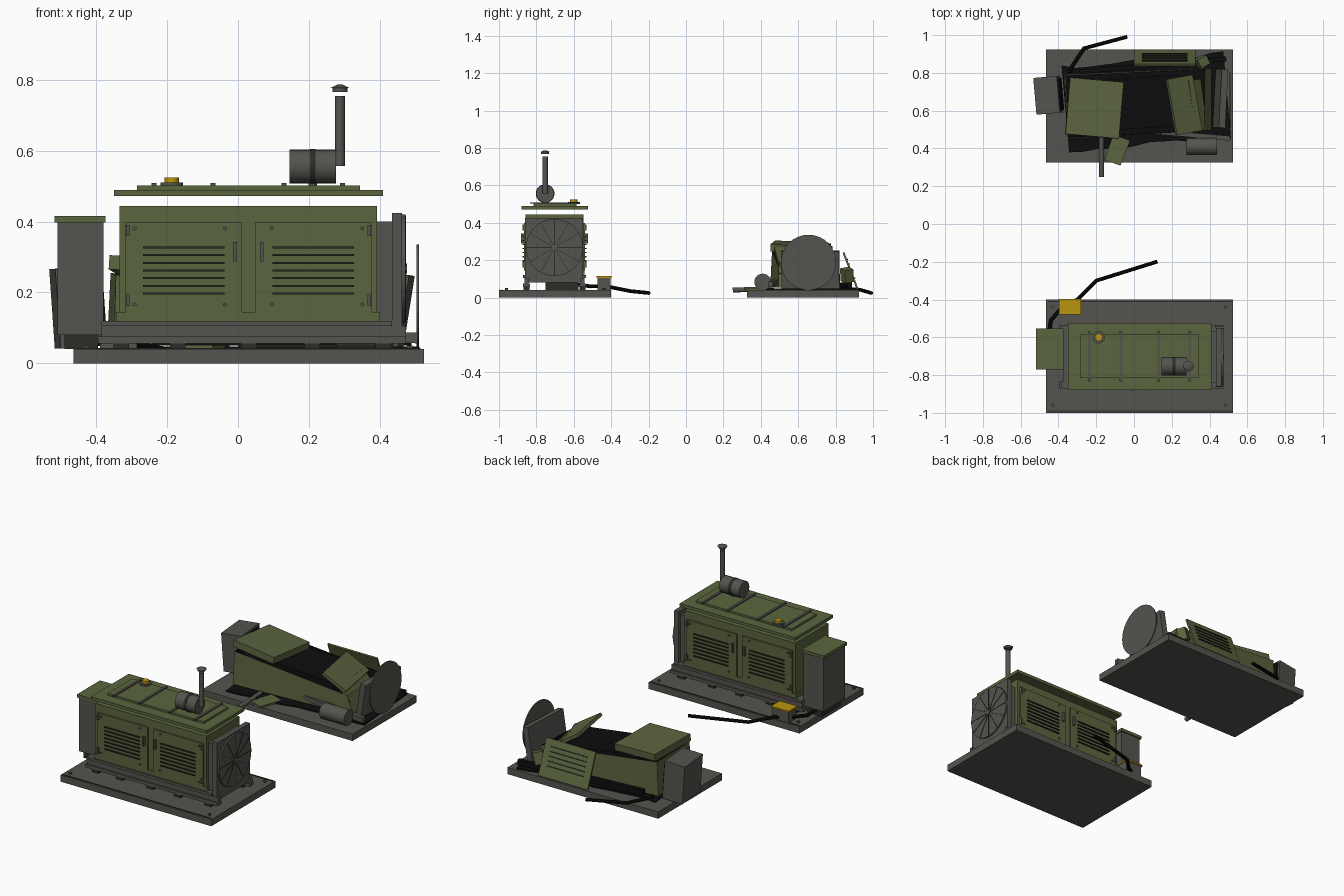
import bpy, bmesh, math, random
from mathutils import Vector, Matrix, Euler

if "Cube" in bpy.data.objects:
    bpy.data.objects.remove(bpy.data.objects["Cube"])
random.seed(4)

def mat(name, c):
    m = bpy.data.materials.new(name)
    m.diffuse_color = (*c, 1)
    m.use_nodes = True
    m.node_tree.nodes["Principled BSDF"].inputs["Base Color"].default_value = m.diffuse_color
    return m
GREEN = mat("olive green", (0.105, 0.13, 0.05))
GREY = mat("steel grey", (0.09, 0.087, 0.077))
DARK = mat("dark grey", (0.025, 0.025, 0.022))
BLACK = mat("charred black", (0.004, 0.004, 0.004))
YELLOW = mat("warning yellow", (0.50, 0.30, 0.005))

def finish(name, bm, *mats, smooth=False):
    bmesh.ops.recalc_face_normals(bm, faces=bm.faces[:])
    me = bpy.data.meshes.new(name)
    bm.to_mesh(me)
    bm.free()
    for m in mats:
        me.materials.append(m)
    ob = bpy.data.objects.new(name, me)
    bpy.context.collection.objects.link(ob)
    if smooth:
        bpy.ops.object.select_all(action='DESELECT')
        ob.select_set(True)
        bpy.context.view_layer.objects.active = ob
        bpy.ops.object.shade_smooth_by_angle(angle=math.radians(35))
    return ob

def slab(name, c, size, m, rot=(0, 0, 0)):
    """Box by centre, size and rotation in degrees."""
    bm = bmesh.new()
    M = Matrix.Translation(c) @ Euler([math.radians(a) for a in rot]).to_matrix().to_4x4()
    bmesh.ops.create_cube(bm, size=1, matrix=M @ Matrix.Diagonal((*size, 1)))
    return finish(name, bm, m)

def box(name, x0, x1, y0, y1, z0, z1, m):
    return slab(name, ((x0+x1)/2, (y0+y1)/2, (z0+z1)/2), (x1-x0, y1-y0, z1-z0), m)

def rod(name, a, b, r, m, r2=None, n=24):
    """Cylinder or cone between two points."""
    a, b = Vector(a), Vector(b)
    d = b - a
    M = Matrix.Translation((a+b)/2) @ d.to_track_quat('Z', 'Y').to_matrix().to_4x4()
    bm = bmesh.new()
    bmesh.ops.create_cone(bm, cap_ends=True, segments=n, radius1=r,
                          radius2=r if r2 is None else r2, depth=d.length, matrix=M)
    return finish(name, bm, m, smooth=n > 8)

def cable(name, pts, r=0.01):
    for a, b in zip(pts, pts[1:]):
        d = (Vector(b) - Vector(a)).normalized() * r * 0.4
        rod(name, Vector(a) - d, Vector(b) + d, r, BLACK, n=8)

def base(y0):
    box("base_slab", -0.465, 0.525, y0, y0 + 0.6, 0, 0.04, GREY)

# ================= intact generator =================
YC = -0.703
base(-1.0)
for y in (-0.99, -0.41):
    box("slab_edge_strip", -0.455, 0.515, y - 0.003, y + 0.003, 0.04, 0.043, DARK)
for x in (-0.43, 0.485):
    for y in (-0.96, -0.44):
        rod("anchor_bolt", (x, y, 0.04), (x, y, 0.05), 0.009, GREY, n=6)
# skid rails and feet
for s in (-1, 1):
    y = YC + s * 0.15
    box("skid_rail_flange", -0.395, 0.475, y - 0.018, y + 0.018, 0.056, 0.075, GREY)
    box("skid_rail_web", -0.385, 0.475, y - 0.010, y + 0.010, 0.075, 0.105, GREY)
    box("skid_rail_top", -0.385, 0.435, y - 0.018, y + 0.018, 0.105, 0.12, GREY)
    for x in (-0.33, -0.17, 0.03, 0.21, 0.41):
        box("rubber_foot", x - 0.022, x + 0.022, y - 0.016, y + 0.016, 0.04, 0.057, DARK)
box("skid_pan", -0.375, 0.435, YC - 0.14, YC + 0.14, 0.08, 0.12, GREY)
# body and roof
box("body", -0.335, 0.393, -0.857, -0.549, 0.12, 0.445, GREEN)
box("body_sill", -0.343, 0.40, -0.862, -0.544, 0.12, 0.145, GREEN)
box("roof", -0.35, 0.41, -0.88, -0.525, 0.472, 0.49, GREEN)
box("roof_raised_panel", -0.285, 0.345, -0.815, -0.585, 0.49, 0.502, GREEN)
for x in (-0.237, -0.07, 0.13, 0.295):
    box("roof_rib", x - 0.007, x + 0.007, -0.833, -0.57, 0.502, 0.509, GREY)
# doors on both long sides
for s in (-1, 1):
    def plate(name, x0, x1, z0, z1, d0, d1, m):
        ys = sorted((YC + s * (0.154 + d0), YC + s * (0.154 + d1)))
        box(name, x0, x1, ys[0], ys[1], z0, z1, m)
    for k in (-1, 1):
        X = lambda v: 0.0295 + k * v        # distance out from the middle seam
        span = lambda a, b: sorted((X(a), X(b)))
        plate("door", *span(0.018, 0.348), 0.145, 0.398, 0, 0.009, GREEN)
        for i in range(7):
            z = 0.197 + i * 0.0217
            plate("louver", *span(0.068, 0.298), z - 0.003, z + 0.003, 0.009, 0.016, DARK)
        plate("door_handle", *span(0.032, 0.043), 0.288, 0.342, 0.009, 0.024, GREY)
        for z in (0.178, 0.375):
            plate("hinge", *span(0.336, 0.346), z - 0.016, z + 0.016, 0.009, 0.018, GREY)
        for v in (0.066, 0.322):
            for z in (0.166, 0.381):
                y = YC + s * 0.163
                rod("door_bolt", (X(v), y, z), (X(v), y + s * 0.006, z), 0.006, GREY, n=6)
# radiator and fan grille
box("radiator", 0.435, 0.464, -0.86, -0.55, 0.08, 0.425, GREY)
box("radiator_duct", 0.39, 0.436, -0.84, -0.57, 0.12, 0.40, GREY)
rod("fan_grille", (0.46, YC, 0.268), (0.473, YC, 0.268), 0.153, GREY, n=32)
rod("fan_hub", (0.47, YC, 0.268), (0.477, YC, 0.268), 0.014, GREY, n=16)
for i in range(12):
    a = i * math.pi / 6
    slab("grille_spoke", (0.4735, YC + 0.075 * math.sin(a), 0.268 + 0.075 * math.cos(a)),
         (0.003, 0.003, 0.15), DARK, (-math.degrees(a), 0, 0))
# muffler and exhaust
rod("muffler", (0.145, -0.753, 0.556), (0.277, -0.753, 0.556), 0.048, GREY)
rod("muffler_band", (0.203, -0.753, 0.556), (0.219, -0.753, 0.556), 0.050, DARK)
rod("muffler_stand", (0.211, -0.753, 0.49), (0.211, -0.753, 0.53), 0.012, GREY, n=12)
rod("exhaust_pipe", (0.288, -0.753, 0.557), (0.288, -0.753, 0.755), 0.014, GREY)
rod("rain_cap_ring", (0.288, -0.753, 0.767), (0.288, -0.753, 0.778), 0.021, GREY)
rod("rain_cap", (0.288, -0.753, 0.778), (0.288, -0.753, 0.787), 0.027, GREY, 0.008)
# beacon
rod("beacon_base", (-0.187, -0.60, 0.50), (-0.187, -0.60, 0.511), 0.032, GREY)
rod("beacon", (-0.187, -0.60, 0.511), (-0.187, -0.60, 0.525), 0.020, YELLOW)
# control cabinet
box("cabinet", -0.51, -0.38, -0.765, -0.56, 0.08, 0.398, GREY)
box("cabinet_foot", -0.49, -0.395, -0.75, -0.575, 0.04, 0.08, DARK)
box("cabinet_lid", -0.519, -0.374, -0.77, -0.553, 0.398, 0.416, GREEN)
# outlet box and cable
box("outlet_box", -0.39, -0.285, -0.472, -0.405, 0.04, 0.106, GREY)
box("outlet_lid", -0.397, -0.28, -0.478, -0.397, 0.106, 0.115, YELLOW)
cable("power_cable", [(-0.45, -0.58, 0.07), (-0.44, -0.51, 0.06), (-0.38, -0.44, 0.06),
                      (-0.30, -0.40, 0.055), (-0.20, -0.30, 0.035), (0.12, -0.20, 0.025)])

# ================= wrecked generator =================
base(0.325)
# charred ground frame with ragged long edges
bm = bmesh.new()
R = Matrix.Rotation(math.radians(5), 3, 'Z')
pts = [(-0.43 + 0.86 * i / 12, -0.23 + random.uniform(-0.005, 0.02)) for i in range(13)]
pts += [(0.43 - 0.86 * i / 12, 0.23 - random.uniform(-0.005, 0.02)) for i in range(13)]
f = bm.faces.new([bm.verts.new(R @ Vector((x, y, 0)) + Vector((0.065, 0.645, 0.04))) for x, y in pts])
top = bmesh.ops.extrude_face_region(bm, geom=[f])
bmesh.ops.translate(bm, vec=(0, 0, 0.008), verts=[g for g in top['geom'] if isinstance(g, bmesh.types.BMVert)])
finish("charred_skid", bm, BLACK)
slab("bent_rail_front", (0.26, 0.475, 0.08), (0.50, 0.025, 0.03), GREY, (0, 2, -5))
slab("bent_rail_back", (0.10, 0.84, 0.065), (0.78, 0.025, 0.03), BLACK, (0, 0, 5))

# crushed body, open on top with a burnt inside
bm = bmesh.new()
low = [(-0.35, 0.45, 0.055), (0.41, 0.495, 0.055), (0.41, 0.825, 0.055), (-0.37, 0.79, 0.055)]
high = [(-0.345, 0.46, 0.25), (0.37, 0.495, 0.165), (0.375, 0.82, 0.175), (-0.36, 0.785, 0.255)]
lo, hi = [[bm.verts.new(p) for p in q] for q in (low, high)]
bm.faces.new(lo)
for i in range(4):
    bm.faces.new((lo[i], lo[(i+1) % 4], hi[(i+1) % 4], hi[i]))
lid = bm.faces.new(hi)
bmesh.ops.inset_region(bm, faces=[lid], thickness=0.012)
inner = bmesh.ops.extrude_face_region(bm, geom=[lid])
bmesh.ops.delete(bm, geom=[lid], context='FACES_ONLY')
bmesh.ops.translate(bm, vec=(0, 0, -0.05), verts=[g for g in inner['geom'] if isinstance(g, bmesh.types.BMVert)])
for g in inner['geom']:
    if isinstance(g, bmesh.types.BMFace):
        g.material_index = 1
        for e in g.edges:
            for h in e.link_faces:
                h.material_index = 1
finish("crushed_body", bm, GREEN, BLACK)
slab("burnt_core", (0.02, 0.64, 0.17), (0.46, 0.27, 0.10), BLACK, (0, 6, 4))

# torn roof halves
slab("torn_roof_left", (-0.21, 0.613, 0.268), (0.285, 0.30, 0.04), GREEN, (-3, 4, -5))
slab("torn_roof_right", (0.265, 0.63, 0.222), (0.16, 0.30, 0.018), GREEN, (0, 32, 10))
slab("torn_roof_flap", (0.335, 0.63, 0.165), (0.10, 0.27, 0.012), GREEN, (0, 50, 8))
slab("torn_scrap", (0.36, 0.86, 0.12), (0.055, 0.05, 0.07), GREEN, (10, 15, 30))
slab("fallen_scrap", (-0.09, 0.39, 0.046), (0.09, 0.14, 0.010), GREEN, (0, 0, -20))
# tipped cabinet with a burnt opening
slab("tipped_cabinet", (-0.455, 0.682, 0.158), (0.125, 0.195, 0.225), GREY, (0, -4, 5))
slab("burnt_opening", (-0.388, 0.687, 0.162), (0.008, 0.17, 0.20), BLACK, (0, -4, 5))
# tipped radiator and loose grille
slab("tipped_radiator", (0.458, 0.665, 0.148), (0.035, 0.31, 0.205), GREY, (0, 9, -3))
rod("loose_grille", (0.505, 0.655, 0.188), (0.512, 0.655, 0.188), 0.148, GREY, n=32)
# fallen muffler and exhaust pipe
rod("fallen_muffler", (0.277, 0.41, 0.083), (0.44, 0.41, 0.083), 0.045, GREY)
rod("fallen_pipe", (-0.172, 0.25, 0.04), (-0.172, 0.46, 0.048), 0.013, GREY)
# door leaning at the back
slab("leaning_door", (0.163, 0.88, 0.142), (0.325, 0.010, 0.212), GREEN, (21, 0, 0))
for i in range(5):
    z = 0.105 + i * 0.025
    y = 0.888 - (z - 0.142) * math.tan(math.radians(21))
    slab("leaning_louver", (0.163, y, z), (0.24, 0.006, 0.006), DARK, (21, 0, 0))
cable("wreck_cable", [(-0.34, 0.80, 0.055), (-0.33, 0.83, 0.05), (-0.265, 0.93, 0.042), (-0.04, 0.99, 0.025)])
